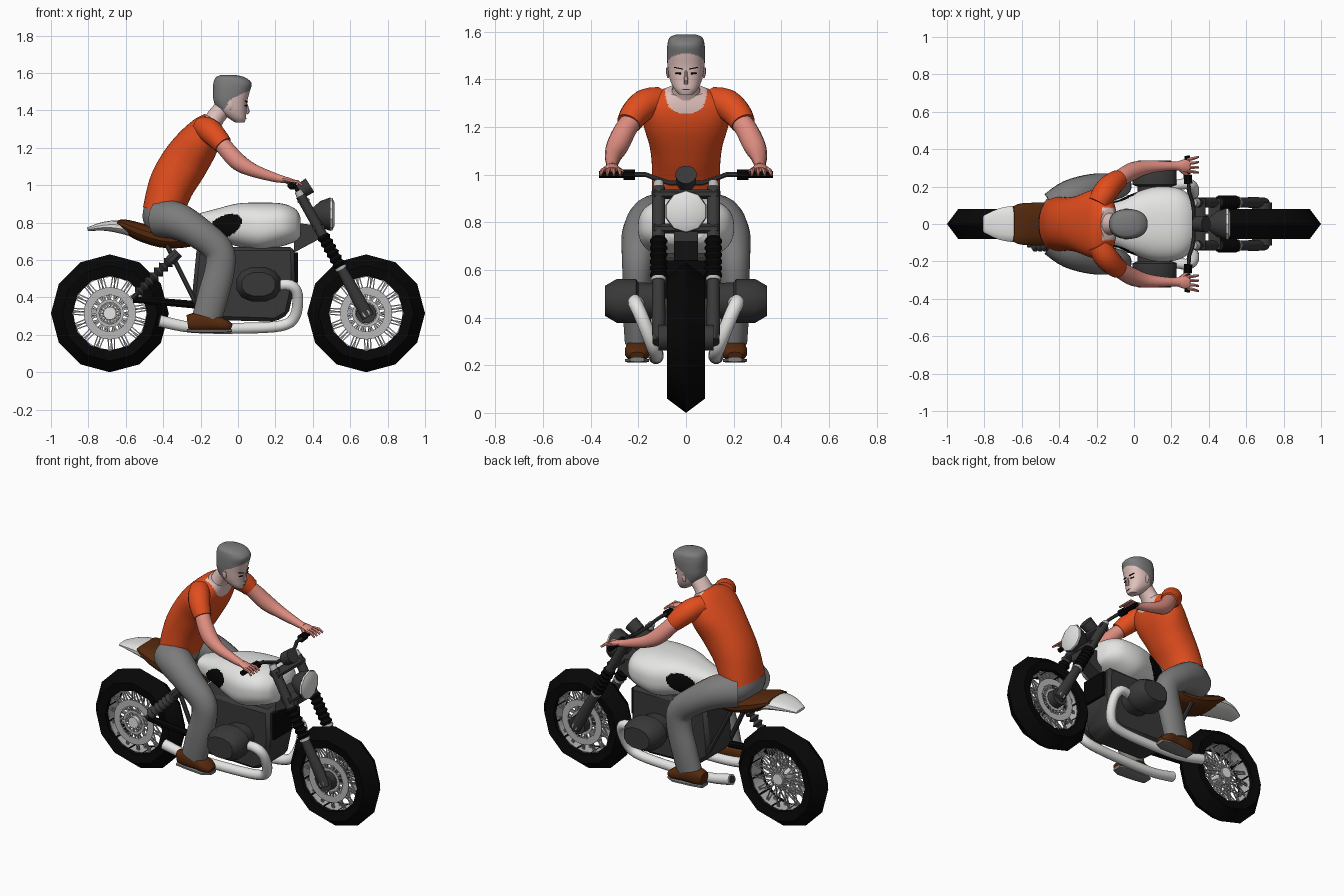
import bpy, bmesh, math
from mathutils import Vector as V

def mat(name, r, g, b):
    m = bpy.data.materials.new(name)
    m.diffuse_color = (r, g, b, 1)
    return m

BLACK = mat("black rubber", .002, .002, .002)
DARK = mat("dark metal", .04, .04, .04)
GREY = mat("grey cloth and hair", .2, .2, .2)
WHITE = mat("white paint", .78, .78, .77)
STEEL = mat("light steel", .48, .48, .48)
ORANGE = mat("orange shirt", .76, .075, .013)
BROWN = mat("brown leather", .09, .022, .004)
FACE = mat("pale skin", .74, .53, .5)
ARM = mat("pink skin", .74, .27, .22)

def finish(name, bm, mats, rule=None):
    me = bpy.data.meshes.new(name)
    bm.normal_update()
    for m in mats:
        me.materials.append(m)
    if rule:
        for f in bm.faces:
            f.material_index = int(rule(f.calc_center_median(), f.normal))
    bm.to_mesh(me)
    bm.free()
    ob = bpy.data.objects.new(name, me)
    bpy.context.collection.objects.link(ob)
    return ob

def spline(rows, sub):
    # Catmull-Rom interpolation of (x, y, z, a, b) rows
    if sub < 2:
        return rows
    out = []
    for i in range(len(rows) - 1):
        p0, p1, p2, p3 = [rows[min(max(k, 0), len(rows) - 1)] for k in (i - 1, i, i + 1, i + 2)]
        for s in range(sub):
            t = s / sub
            out.append([.5 * (2 * b + (c - a) * t + (2 * a - 5 * b + 4 * c - d) * t * t
                              + (3 * b - a - 3 * c + d) * t ** 3) for a, b, c, d in zip(p0, p1, p2, p3)])
    return out + [rows[-1]]

def add_loft(bm, rows, n=12, sub=1, ref=V((0, 1, 0)), p=2, axis=None):
    rows = spline([list(r) + [r[3]] if len(r) == 4 else list(r) for r in rows], sub)
    c = [V(r[:3]) for r in rows]
    rings = []
    for i, r in enumerate(rows):
        t = V(axis) if axis else (c[min(i + 1, len(c) - 1)] - c[max(i - 1, 0)]).normalized()
        u = (ref - t * ref.dot(t)).normalized()
        v = t.cross(u)
        ring = []
        for k in range(n):
            w = 2 * math.pi * (k + .5) / n
            cs, sn = [math.copysign(abs(q) ** (2 / p), q) for q in (math.cos(w), math.sin(w))]
            ring.append(bm.verts.new(c[i] + u * (cs * max(r[3], .002)) + v * (sn * max(r[4], .002))))
        rings.append(ring)
    for A, B in zip(rings, rings[1:]):
        for k in range(n):
            j = (k + 1) % n
            bm.faces.new((A[k], A[j], B[j], B[k]))
    bm.faces.new(rings[0][::-1])
    bm.faces.new(rings[-1])

def loft(name, rows, mats, n=12, sub=1, ref=(0, 1, 0), p=2, axis=None, rule=None):
    bm = bmesh.new()
    add_loft(bm, rows, n, sub, V(ref), p, axis)
    return finish(name, bm, mats if isinstance(mats, list) else [mats], rule)

def pair(name, rows, mats, **kw):
    for s, side in ((1, "left"), (-1, "right")):
        loft(side + "_" + name, [(r[0], s * r[1], *r[2:]) for r in rows], mats, **kw)

def prism(name, pts, y0, y1, m, bevel=0):
    bm = bmesh.new()
    A, B = [[bm.verts.new((x, y, z)) for x, z in pts] for y in (y0, y1)]
    bm.faces.new(A)
    bm.faces.new(B[::-1])
    for i in range(len(pts)):
        j = (i + 1) % len(pts)
        bm.faces.new((A[j], A[i], B[i], B[j]))
    bmesh.ops.recalc_face_normals(bm, faces=bm.faces)
    if bevel:
        bmesh.ops.bevel(bm, geom=bm.edges[:], offset=bevel, segments=1, affect='EDGES')
    return finish(name, bm, [m])

def lathe(name, cx, cz, prof, m, n=12):
    # closed (radius, y) profile spun about a wheel axle
    bm = bmesh.new()
    rings = [[bm.verts.new((cx + r * math.sin(2 * math.pi * k / n), y, cz - r * math.cos(2 * math.pi * k / n)))
              for r, y in prof] for k in range(n)]
    for k in range(n):
        A, B = rings[k], rings[(k + 1) % n]
        for i in range(len(prof)):
            j = (i + 1) % len(prof)
            bm.faces.new((A[i], A[j], B[j], B[i]))
    bmesh.ops.recalc_face_normals(bm, faces=bm.faces)
    return finish(name, bm, [m])

def bellows(p, q, lo, hi, n):
    return [(*V(p).lerp(V(q), i / (2 * n)), hi if i % 2 else lo) for i in range(2 * n + 1)]

# wheels: tyre, rim, crossed spokes, hub and brake discs
AX = .315
for name, cx, discs in (("rear", -.685, (-1,)), ("front", .685, (1, -1))):
    lathe(name + "_tyre", cx, AX, [(.2, -.07), (.255, -.08), (.315, 0), (.255, .08), (.2, .07)], BLACK)
    lathe(name + "_rim", cx, AX, [(.194, -.045), (.206, -.045), (.206, .045), (.194, .045)], STEEL, 24)
    bm = bmesh.new()
    for k in range(60):
        w, s = 2 * math.pi * k / 60, 1 if k % 2 else -1
        w2 = w + (.5 if k % 4 < 2 else -.5)
        add_loft(bm, [(cx + .035 * math.cos(w), s * .05, AX + .035 * math.sin(w), .0045),
                      (cx + .2 * math.cos(w2), s * .02, AX + .2 * math.sin(w2), .0045)], 4)
    finish(name + "_spokes", bm, [STEEL])
    loft(name + "_hub", [(cx, -.075, AX, .035), (cx, .06, AX, .035)], WHITE, ref=(1, 0, 0))
    for s in discs:
        lathe(name + "_brake_disc", cx, AX, [(.098, s * .062), (.14, s * .062), (.14, s * .068), (.098, s * .068)], STEEL, 24)
        lathe(name + "_disc_carrier", cx, AX, [(.058, s * .062), (.075, s * .062), (.075, s * .068), (.058, s * .068)], STEEL, 16)
        bm = bmesh.new()
        for k in range(10):
            w = math.pi * k / 5
            add_loft(bm, [(cx + r * math.cos(w), s * .066, AX + r * math.sin(w), .006) for r in (.07, .105)], 4)
        finish(name + "_disc_arms", bm, [STEEL])

# fork
def fork(t, y=.115):
    return (.685 - .365 * t, y, AX + .655 * t)
loft("front_axle", [(.685, -.115, AX, .055), (.685, .115, AX, .055)], DARK, ref=(1, 0, 0))
pair("axle_nut", [(.685, .11, AX, .02), (.685, .14, AX, .02)], STEEL, n=8, ref=(1, 0, 0))
pair("fork_lower", [(*fork(-.03), .026, .034), (*fork(.1), .03, .036), (*fork(.37), .027)], DARK)
pair("fork_collar", [(*fork(.36), .033), (*fork(.38), .033)], STEEL)
pair("fork_boot", bellows(fork(.38), fork(.64), .028, .038, 6), BLACK)
pair("fork_upper", [(*fork(.63), .028), (*fork(.96), .028)], DARK)
pair("fork_cap", [(*fork(.96), .024), (*fork(1.0), .02)], STEEL)
for t in (.7, .92):
    loft("fork_clamp", [(*fork(t, -.135), .035, .022), (*fork(t, .135), .035, .022)], DARK, n=8, ref=(1, 0, 0))
prism("steering_neck", [(.30, .80), (.46, .78), (.45, .72), (.30, .64)], -.05, .05, DARK)

# headlight, gauge and handlebar
loft("headlight_shell", [(.4, 0, .845, .035), (.44, 0, .845, .07), (.495, 0, .845, .09)], DARK, n=10)
loft("headlight_lens", [(.493, 0, .845, .088), (.505, 0, .845, .086), (.517, 0, .845, .06)], WHITE, n=10)
loft("gauge", [(.33, 0, .965, .04), (.385, 0, 1.0, .045)], DARK)
pair("handlebar", [(.32, 0, .965, .011), (.32, .07, .965, .011), (.31, .13, .985, .011), (.295, .17, 1.0, .011),
                   (.285, .36, 1.0, .011)], DARK, n=8, ref=(1, 0, 0))
pair("grip", [(.287, .26, 1.0, .016), (.285, .365, 1.0, .016)], BLACK, n=8, ref=(1, 0, 0))
pair("switch_box", [(.29, .215, 1.0, .024), (.287, .262, 1.0, .024)], BLACK, n=8, ref=(1, 0, 0))

# tank with black knee pads
loft("tank", [(-.24, 0, .79, .07, .05), (-.1, 0, .79, .12, .088), (0, 0, .787, .165, .115), (.12, 0, .777, .2, .13),
              (.24, 0, .788, .19, .113), (.31, 0, .785, .14, .085), (.335, 0, .775, .08, .05)],
     [WHITE, BLACK], n=96, sub=16, p=2.5, axis=(1, 0, 0),
     rule=lambda c, n: abs(n.y) > .3 and ((c.x + .07) / .09) ** 2 + ((c.z - .78 - .3 * (c.x + .07)) / .06) ** 2 < 1)

# seat and tail
loft("tail", [(-.805, 0, .764, .045, .01), (-.72, 0, .78, .085, .024), (-.63, 0, .777, .1, .035),
              (-.53, 0, .75, .105, .036)], WHITE, n=16, sub=3, p=2.5)
loft("seat", [(-.645, 0, .802, .095, .014), (-.6, 0, .782, .112, .036), (-.5, 0, .742, .116, .05),
              (-.36, 0, .71, .114, .05), (-.2, 0, .73, .1, .05)], BROWN, n=16, sub=3, p=2.5)

# engine, frame and boxer cylinders
prism("engine", [(-.22, .67), (.3, .67), (.305, .47), (.27, .31), (.2, .27), (-.15, .28), (-.25, .36)], -.125, .125, DARK, .02)
prism("radiator", [(.295, .64), (.32, .64), (.32, .48), (.295, .48)], -.09, .09, BLACK)
pair("cylinder", [(.11, .1, .47, .09, .075), (.11, .2, .47, .095, .08), (.11, .21, .47, .122, .095),
                  (.11, .29, .47, .122, .095), (.11, .34, .47, .09, .065)], DARK, n=12, ref=(1, 0, 0), p=2.3)
pair("exhaust", [(.18, .2, .46, .028), (.28, .215, .465, .03), (.318, .19, .41, .03), (.305, .145, .3, .03),
                 (.23, .125, .248, .03), (0, .125, .235, .03), (-.25, .13, .24, .03), (-.42, .14, .275, .033)],
     WHITE, n=12, sub=4)
pair("exhaust_opening", [(-.42, .14, .275, .024), (-.425, .14, .276, .024)], DARK)
pair("frame_tube", [(-.38, .09, .68, .014), (-.23, .11, .38, .014)], DARK, n=8)
loft("swing_arm", [(-.22, -.1, .36, .018, .022), (-.56, -.1, .39, .015, .02)], BLACK, n=8)
loft("shock_rod", [(-.33, -.115, .63, .012), (-.565, -.115, .395, .012)], DARK, n=8)
loft("shock_spring", bellows((-.36, -.115, .60), (-.54, -.115, .42), .015, .034, 7), DARK, n=10)
loft("shock_top", [(-.32, -.115, .64, .03), (-.365, -.115, .595, .03)], DARK, n=8)

# rider: shirt with open neckline
loft("shirt", [(-.405, 0, .85, .148, .108), (-.355, 0, 1.0, .142, .122), (-.285, 0, 1.12, .152, .126),
               (-.21, 0, 1.23, .182, .112), (-.165, 0, 1.305, .175, .085), (-.135, 0, 1.355, .08, .05)],
     [ORANGE, FACE], n=96, sub=16, p=2.2,
     rule=lambda c, n: c.x > -.17 and n.x > -.1 and abs(c.y / .088) ** 2.6 + abs((c.z - 1.36) / .105) ** 2.6 < 1)
pair("sleeve", [(-.19, .11, 1.31, .058), (-.155, .17, 1.295, .065), (-.115, .215, 1.255, .06), (-.08, .24, 1.215, .052)],
     ORANGE, n=16, sub=3, ref=(1, 0, 0))
pair("arm", [(-.12, .2, 1.26, .042), (-.065, .25, 1.195, .046), (.0, .285, 1.125, .047), (.08, .305, 1.08, .036),
             (.2, .31, 1.04, .024), (.25, .31, 1.03, .026, .018)], ARM, n=16, sub=4)
pair("palm", [(.235, .31, 1.033, .024, .016), (.265, .312, 1.027, .034, .016), (.295, .312, 1.018, .034, .013)], ARM, n=12, sub=2)
for i in range(4):
    y = .283 + .02 * i
    pair("finger", [(.285, y, 1.022, .01), (.32, y + .004 * (i - 1), 1.018, .009), (.345, y + .008 * (i - 1), .998, .006)], ARM, n=6)
pair("thumb", [(.25, .29, 1.025, .012), (.275, .268, 1.012, .01), (.3, .26, 1.005, .007)], ARM, n=6)

# rider: trousers and shoes
loft("hips", [(-.41, 0, .76, .13, .08), (-.405, 0, .82, .165, .108), (-.395, 0, .9, .148, .103)], GREY, n=20, sub=3)
pair("trouser_leg", [(-.42, .08, .82, .1), (-.33, .14, .81, .1), (-.21, .185, .745, .085), (-.105, .2, .655, .07, .08),
                     (-.095, .205, .56, .062, .08), (-.13, .205, .42, .06, .083), (-.165, .202, .295, .055, .08)],
     GREY, n=20, sub=4)
pair("shoe", [(-.27, .2, .265, .035, .04), (-.22, .2, .27, .048, .05), (-.14, .2, .267, .051, .046),
              (-.07, .205, .252, .052, .032), (-.035, .205, .24, .03, .016)], BROWN, n=14, sub=3, p=2.6)
pair("shoe_sole", [(-.272, .2, .222, .035, .009), (-.2, .2, .22, .045, .009), (-.08, .205, .22, .052, .009),
                   (-.033, .205, .223, .03, .009)], GREY, n=10, p=4)

# rider: neck, head with hair, and features
loft("neck", [(-.15, 0, 1.31, .075, .055), (-.115, 0, 1.37, .055, .05), (-.06, 0, 1.43, .055, .05)], FACE, n=16, sub=3)
loft("head", [(.01, 0, 1.335, .028, .025), (-.005, 0, 1.36, .05, .048), (-.03, 0, 1.4, .068, .075), (-.04, 0, 1.45, .077, .09),
              (-.035, 0, 1.5, .08, .098), (-.03, 0, 1.545, .078, .102), (-.04, 0, 1.575, .068, .08), (-.05, 0, 1.588, .04, .045)],
     [FACE, GREY], n=64, sub=12, p=2.3, axis=(0, 0, 1),
     rule=lambda c, n: c.z > 1.46 + (c.x + .04) * (1.6 if c.x < -.04 else .45))
loft("nose", [(.046, 0, 1.435, .005), (.054, 0, 1.395, .01, .01), (.046, 0, 1.382, .009)], FACE, n=8)
pair("ear", [(-.04, .074, 1.405, .004, .008), (-.04, .078, 1.425, .006, .014), (-.04, .079, 1.45, .004, .01)], FACE, n=8, sub=2)
pair("eye", [(.047, .021, 1.424, .004, .004), (.039, .044, 1.425, .004, .003)], BLACK, n=6, ref=(1, 0, 0))
pair("eyebrow", [(.051, .016, 1.443, .004, .003), (.04, .05, 1.45, .004, .003)], BLACK, n=4, ref=(1, 0, 0))
loft("mouth", [(.038, -.018, 1.357, .003), (.042, 0, 1.357, .004), (.038, .018, 1.357, .003)], BROWN, n=4, ref=(1, 0, 0))

# smooth shading with sharp edges kept
bpy.ops.object.select_all(action='SELECT')
bpy.context.view_layer.objects.active = bpy.data.objects["tank"]
bpy.ops.object.shade_smooth_by_angle(angle=math.radians(35))
